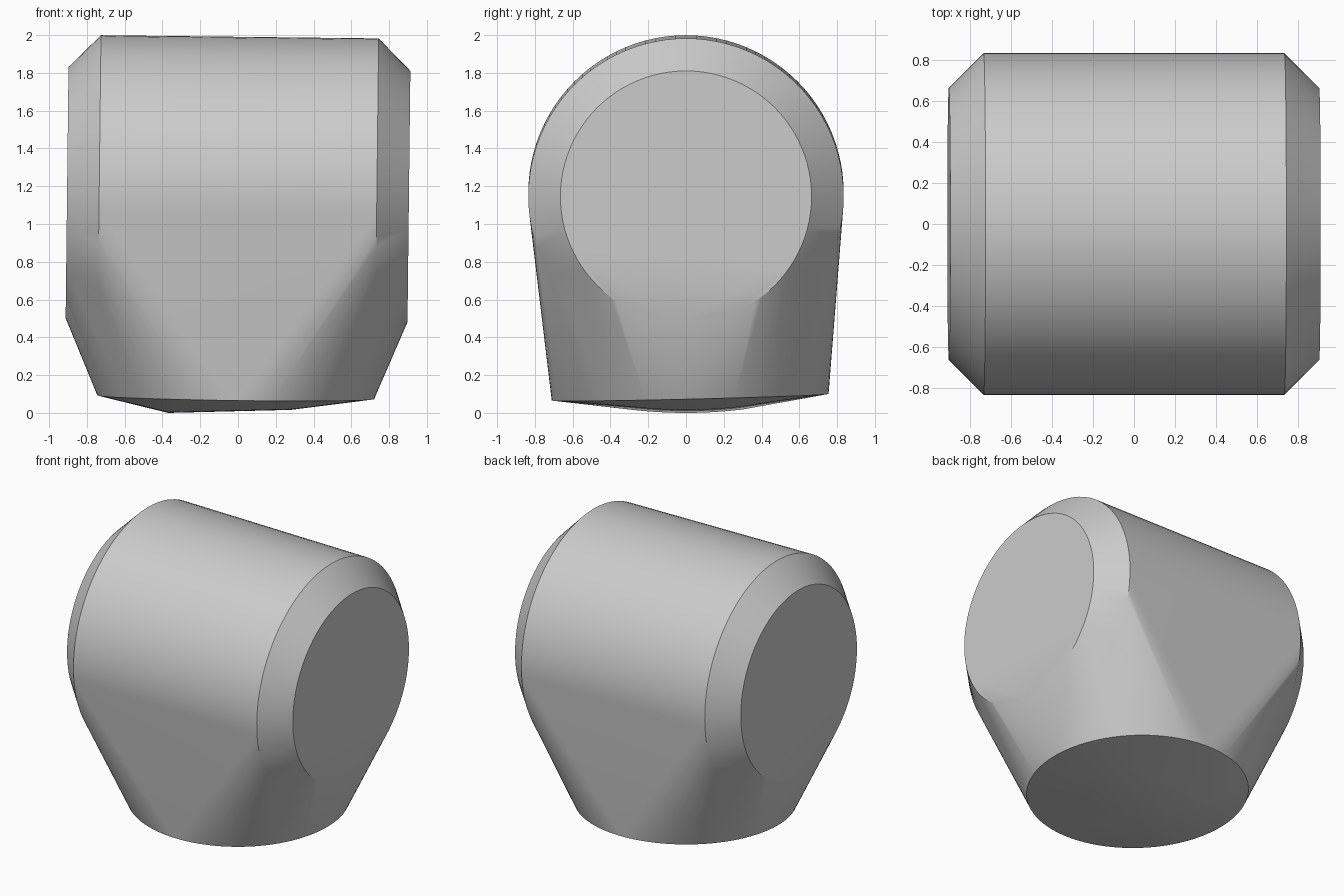
import bpy, bmesh, math
from mathutils import Vector

cube = bpy.data.objects.get("Cube")
if cube:
    bpy.data.objects.remove(cube, do_unlink=True)

SEGMENTS = 96
grey = bpy.data.materials.new("light grey")
grey.use_nodes = True
color = (0.6, 0.6, 0.6, 1)
grey.diffuse_color = color
grey.node_tree.nodes["Principled BSDF"].inputs["Base Color"].default_value = color

bm = bmesh.new()


def ring(center, radius, axis_u, axis_v):
    """Add a circle of points in the plane of two directions."""
    c, u, v = Vector(center), Vector(axis_u).normalized(), Vector(axis_v).normalized()
    for i in range(SEGMENTS):
        a = math.tau * i / SEGMENTS
        bm.verts.new(c + radius * (math.cos(a) * u + math.sin(a) * v))


# Chamfered barrel, lying along x with a slight tilt
tilt = 0.0115
center = Vector((0, 0, 1.156))
axis = Vector((1, 0, -tilt)).normalized()
for side in (-1, 1):
    for distance, radius in ((0.735, 0.835), (0.905, 0.665)):
        ring(center + axis * side * distance, radius, (0, 1, 0), (tilt, 0, 1))

# Round foot rim, slightly off level
ring((-0.012, 0.022, 0.083), 0.733, (1, 0, -0.0136), (0, 1, 0.024))

# Shallow curved underside
for x, z in ((-0.37, 0.0), (0.28, 0.016)):
    for i in range(-6, 7):
        y = i * 0.05
        bm.verts.new((x, y, z + 0.2 * y * y))

# Wrap all parts in one taut skin
result = bmesh.ops.convex_hull(bm, input=bm.verts[:], use_existing_faces=False)
loose = {g for g in result["geom_interior"] + result["geom_unused"]
         if isinstance(g, bmesh.types.BMVert)}
bmesh.ops.delete(bm, geom=list(loose), context="VERTS")
bmesh.ops.dissolve_limit(bm, angle_limit=math.radians(0.1),
                         verts=bm.verts[:], edges=bm.edges[:])
bmesh.ops.recalc_face_normals(bm, faces=bm.faces[:])

mesh = bpy.data.meshes.new("tapered_barrel_body")
bm.to_mesh(mesh)
bm.free()
mesh.materials.append(grey)
body = bpy.data.objects.new("tapered_barrel_body", mesh)
bpy.context.collection.objects.link(body)

bpy.ops.object.select_all(action="DESELECT")
body.select_set(True)
bpy.context.view_layer.objects.active = body
bpy.ops.object.shade_smooth_by_angle(angle=math.radians(30))
